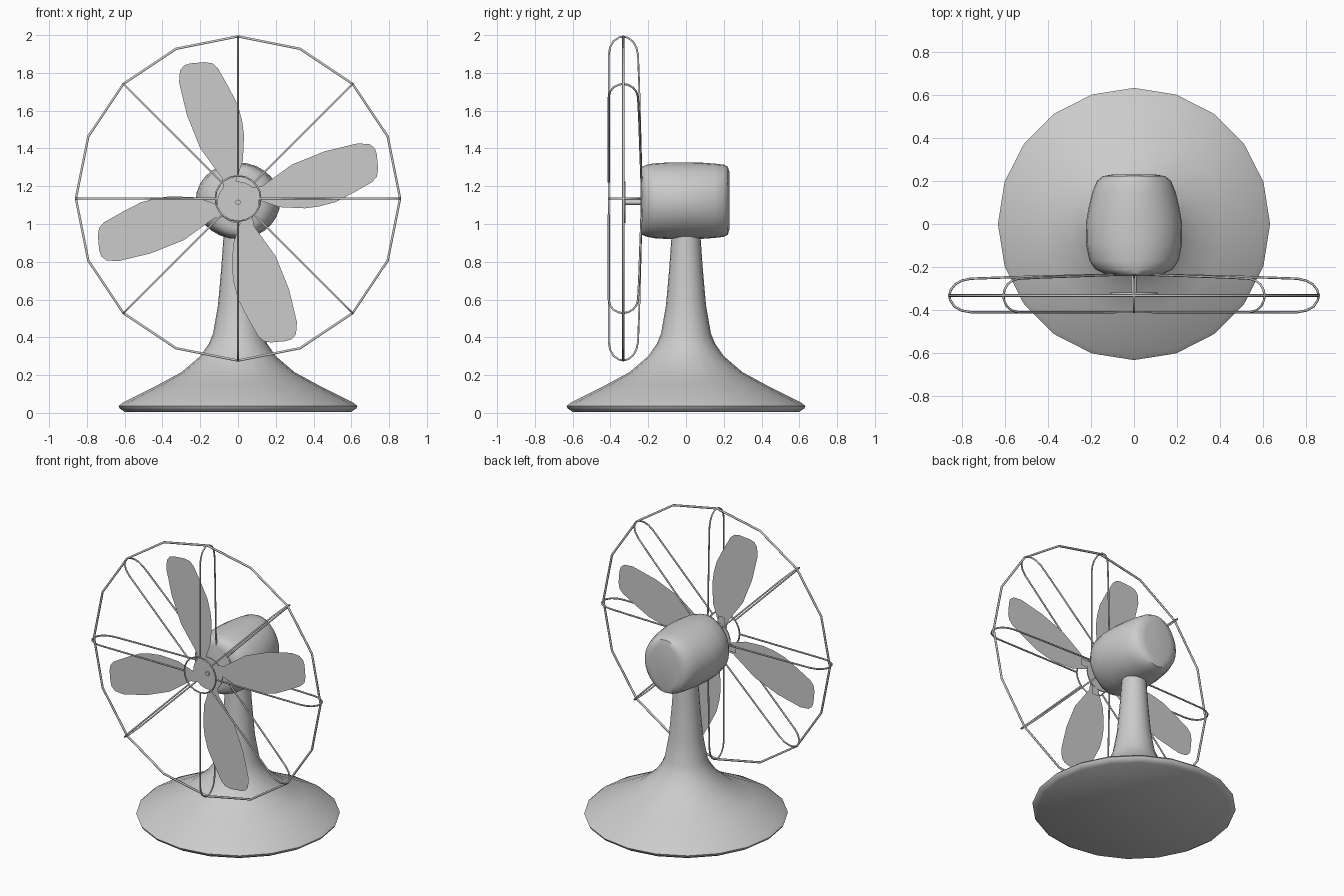
import bpy, bmesh
from math import sin, cos, pi, radians

if "Cube" in bpy.data.objects:
    bpy.data.objects.remove(bpy.data.objects["Cube"])

CAGE_Z, HUB_Z = 1.135, 1.115


def finish(name, bm, smooth=True):
    bmesh.ops.recalc_face_normals(bm, faces=bm.faces[:])
    me = bpy.data.meshes.new(name)
    bm.to_mesh(me)
    bm.free()
    ob = bpy.data.objects.new(name, me)
    bpy.context.collection.objects.link(ob)
    if smooth:
        bpy.ops.object.select_all(action='DESELECT')
        ob.select_set(True)
        bpy.context.view_layer.objects.active = ob
        bpy.ops.object.shade_smooth_by_angle(angle=radians(45))
    return ob


def loft(name, rings):
    """Skin a list of equal-length point rings and cap both ends."""
    bm = bmesh.new()
    loops = [[bm.verts.new(p) for p in ring] for ring in rings]
    n = len(loops[0])
    for a, b in zip(loops, loops[1:]):
        for i in range(n):
            j = (i + 1) % n
            bm.faces.new((a[i], a[j], b[j], b[i]))
    bm.faces.new(loops[0])
    bm.faces.new(loops[-1])
    return finish(name, bm)


def ring_z(r, z, n):
    return [(r * cos(2 * pi * i / n), r * sin(2 * pi * i / n), z) for i in range(n)]


def ring_y(rx, rz, y, zc, n):
    return [(rx * cos(2 * pi * i / n), y, zc + rz * sin(2 * pi * i / n)) for i in range(n)]


def wire(name, points, radius, closed=False):
    """Thin bar along a path, converted to a mesh."""
    cu = bpy.data.curves.new(name, 'CURVE')
    cu.dimensions = '3D'
    cu.bevel_depth = radius
    cu.bevel_resolution = 1
    cu.use_fill_caps = True
    sp = cu.splines.new('POLY')
    sp.points.add(len(points) - 1)
    for p, co in zip(sp.points, points):
        p.co = (*co, 1)
    sp.use_cyclic_u = closed
    ob = bpy.data.objects.new(name, cu)
    bpy.context.collection.objects.link(ob)
    bpy.ops.object.select_all(action='DESELECT')
    ob.select_set(True)
    bpy.context.view_layer.objects.active = ob
    bpy.ops.object.convert(target='MESH')
    bpy.ops.object.shade_smooth_by_angle(angle=radians(70))


# Flared base and neck, one lathed shape
base = [(0.60, 0.006), (0.625, 0.022), (0.632, 0.036), (0.61, 0.055), (0.42, 0.15),
        (0.30, 0.215), (0.20, 0.30), (0.155, 0.365), (0.132, 0.42), (0.106, 0.57),
        (0.09, 0.75), (0.077, 0.93), (0.075, 1.0)]
loft("base_and_neck", [ring_z(r, z, 20) for r, z in base])

# Rounded motor housing: y, half width, half height
motor = [(0.23, 0.10, 0.15), (0.222, 0.145, 0.18), (0.20, 0.172, 0.191), (0.15, 0.193, 0.197),
         (0.08, 0.21, 0.202), (0.0, 0.224, 0.203), (-0.09, 0.223, 0.203), (-0.17, 0.207, 0.198),
         (-0.21, 0.18, 0.19), (-0.232, 0.135, 0.18), (-0.242, 0.08, 0.15)]
loft("motor_housing", [ring_y(x, z, y, 1.123, 28) for y, x, z in motor])

# Shaft and hub plate
loft("shaft", [ring_y(0.014, 0.014, y, HUB_Z, 12) for y in (-0.335, -0.22)])
loft("hub_plate", [ring_y(0.11, 0.11, y, HUB_Z, 24) for y in (-0.326, -0.319)])

# Four flat blades with holder arms behind them
blade = [(-0.075, 0.06), (-0.085, 0.127), (-0.2, 0.286), (-0.27, 0.46), (-0.312, 0.635),
         (-0.307, 0.698), (-0.285, 0.725), (-0.254, 0.735), (-0.175, 0.742), (-0.135, 0.735),
         (-0.106, 0.709), (-0.05, 0.61), (0.0, 0.513), (0.022, 0.43), (0.032, 0.354),
         (0.026, 0.222), (-0.005, 0.127), (-0.03, 0.06)]
arm = [(-0.065, 0.08), (-0.068, 0.155), (-0.02, 0.155), (-0.01, 0.08)]


def sheet(name, outline, y, turn):
    bm = bmesh.new()
    c, s = cos(turn), sin(turn)
    bm.faces.new([bm.verts.new((c * x - s * z, y, HUB_Z + s * x + c * z)) for x, z in outline])
    finish(name, bm, False)


for k in range(4):
    sheet(f"blade_{k + 1}", blade, -0.33, k * pi / 2)
    sheet(f"blade_holder_{k + 1}", arm, -0.32, k * pi / 2)

# Cage: 16-sided rim, front ring and eight looped spokes
wire("cage_rim", ring_y(0.858, 0.858, -0.332, CAGE_Z, 16), 0.007, True)
wire("cage_front_ring", ring_y(0.12, 0.12, -0.409, CAGE_Z, 20), 0.005, True)
wire("cage_back_ring", ring_y(0.12, 0.12, -0.236, CAGE_Z, 20), 0.005, True)
spoke = [(0.12, -0.409), (0.76, -0.409), (0.80, -0.402), (0.833, -0.384), (0.853, -0.355),
         (0.858, -0.332), (0.85, -0.305), (0.83, -0.28), (0.80, -0.263), (0.76, -0.254),
         (0.6, -0.248), (0.12, -0.236)]
for k in range(8):
    a = k * pi / 4
    wire(f"cage_spoke_{k + 1}",
         [(r * cos(a), y, CAGE_Z + r * sin(a)) for r, y in spoke], 0.0055)
